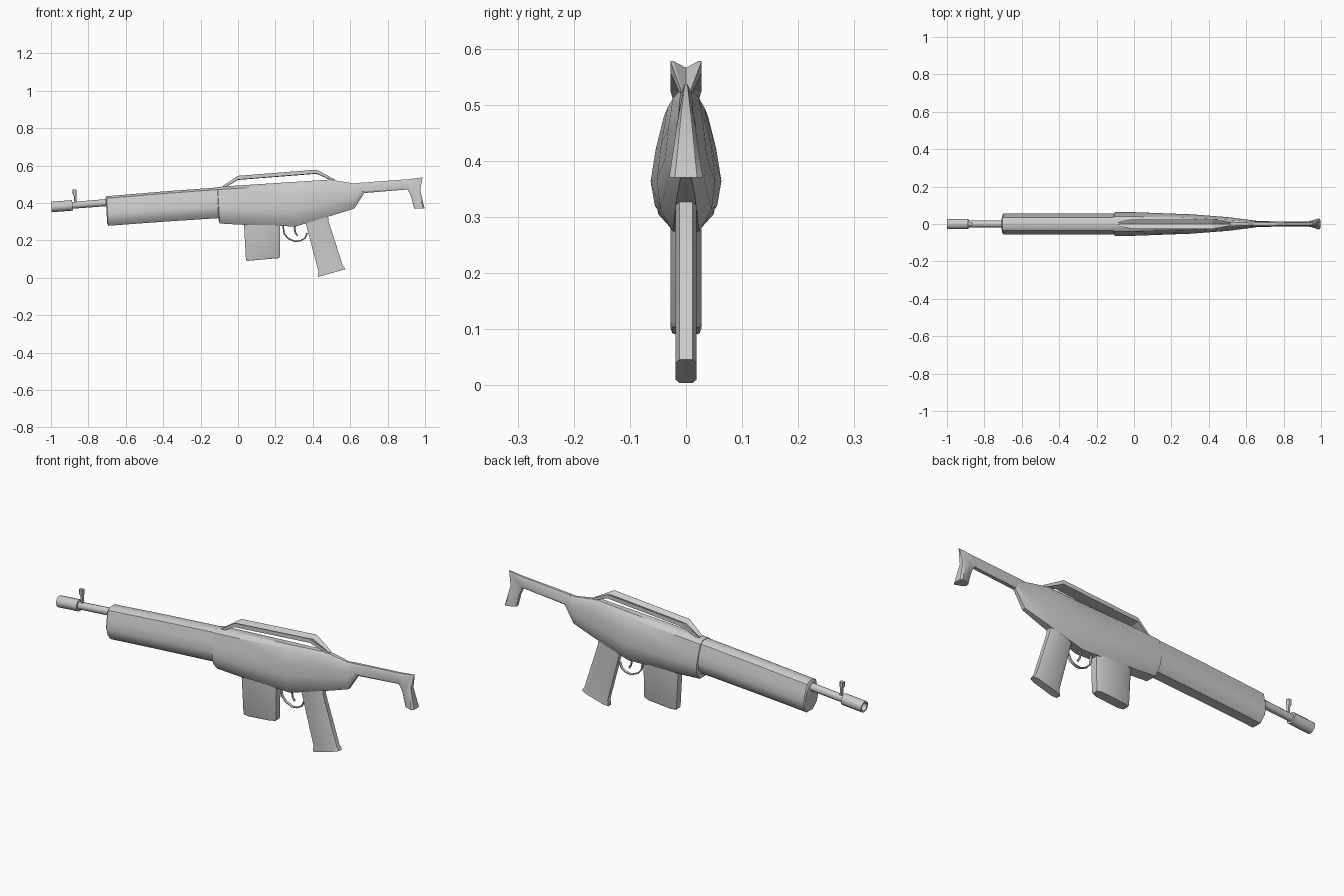
import bpy, bmesh, math
from mathutils import Vector

cube = bpy.data.objects.get("Cube")
if cube:
    bpy.data.objects.remove(cube, do_unlink=True)

grey = bpy.data.materials.new("plain grey")
grey.use_nodes = True
colour = (0.6, 0.6, 0.6, 1)
grey.diffuse_color = colour
grey.node_tree.nodes["Principled BSDF"].inputs["Base Color"].default_value = colour


def loft(name, rings, angle=40, closed=False):
    """Skin a list of equal rings; cap the ends unless the loft is closed."""
    bm = bmesh.new()
    loops = [[bm.verts.new(p) for p in ring] for ring in rings]
    pairs = list(zip(loops, loops[1:]))
    if closed:
        pairs.append((loops[-1], loops[0]))
    else:
        bm.faces.new(loops[0])
        bm.faces.new(loops[-1])
    for a, b in pairs:
        n = len(a)
        for i in range(n):
            j = (i + 1) % n
            bm.faces.new((a[i], a[j], b[j], b[i]))
    bmesh.ops.recalc_face_normals(bm, faces=bm.faces)
    mesh = bpy.data.meshes.new(name)
    bm.to_mesh(mesh)
    bm.free()
    mesh.materials.append(grey)
    obj = bpy.data.objects.new(name, mesh)
    bpy.context.collection.objects.link(obj)
    bpy.ops.object.select_all(action='DESELECT')
    obj.select_set(True)
    bpy.context.view_layer.objects.active = obj
    bpy.ops.object.shade_smooth_by_angle(angle=math.radians(angle))
    return obj


# Half outline of the body section: (width fraction, height fraction)
SECTION = [(.45, 0), (.88, .17), (1, .38), (.86, .65), (.63, .93), (.3, 1)]


def body_ring(x, bottom, top, w):
    half = [(f * w, bottom + h * (top - bottom)) for f, h in SECTION]
    outline = half + [(-y, z) for y, z in reversed(half)]
    return [Vector((x - .06 * (z - .4), y, z)) for y, z in outline]


def slab_ring(p0, p1, w0, w1=None, chamfer=.15):
    """Chamfered rectangle spanning p0 to p1 in side view, with half-widths w0 and w1."""
    w1 = w0 if w1 is None else w1
    steps = [(0, .6), (chamfer, 1), (1 - chamfer, 1), (1, .6)]
    half = []
    for t, f in steps:
        half.append((p0[0] + t * (p1[0] - p0[0]), f * (w0 + t * (w1 - w0)),
                     p0[1] + t * (p1[1] - p0[1])))
    return [Vector(p) for p in half] + [Vector((x, -y, z)) for x, y, z in reversed(half)]


def round_ring(x, r, sides=12):
    """Circle around the gently rising barrel axis."""
    z = .378 + .08 * (x + 1)
    return [Vector((x - .08 * r * math.sin(a), r * math.cos(a), z + r * math.sin(a)))
            for a in (2 * math.pi * i / sides for i in range(sides))]


def wire(name, points, r, flat=1):
    """Thin bar following side-view points."""
    pts = [Vector((x, 0, z)) for x, z in points]
    rings = []
    for i, p in enumerate(pts):
        d = (pts[min(i + 1, len(pts) - 1)] - pts[max(i - 1, 0)]).normalized()
        n = Vector((-d.z, 0, d.x))
        rings.append([p + n * r * math.cos(a) + Vector((0, flat * r * math.sin(a), 0))
                      for a in (math.pi * k / 3 for k in range(6))])
    return loft(name, rings, 60)


# Body and forward cover
loft("receiver", [body_ring(*s) for s in (
    (-.11, .31, .472, .053), (-.104, .29, .485, .063), (0, .284, .493, .063),
    (.3, .274, .512, .052), (.5, .333, .525, .037), (.62, .37, .505, .022),
    (.68, .455, .508, .014))], 35)
loft("handguard", [body_ring(*s) for s in (
    (-.706, .29, .428, .05), (-.7, .278, .436, .056),
    (-.4, .3, .461, .057), (-.09, .32, .484, .057))])

# Barrel with hollow muzzle, and front sight
loft("barrel", [round_ring(-.9, .018), round_ring(-.68, .019)])
loft("muzzle", [round_ring(-.885, .01), round_ring(-.885, .028), round_ring(-.998, .028),
                round_ring(-.998, .02), round_ring(-.93, .02)])
loft("front_sight", [slab_ring((-.876, .395), (-.862, .395), .007),
                     slab_ring((-.877, .435), (-.864, .435), .007),
                     slab_ring((-.884, .45), (-.863, .45), .009),
                     slab_ring((-.884, .473), (-.863, .473), .009)])

# Grooved carry handle
handle = []
for x, z, w, t in ((-.1, .478, .009, .012), (0, .545, .028, .02),
                   (.42, .578, .028, .02), (.515, .527, .009, .012)):
    handle.append([Vector((x, y * w, z + h * t)) for y, h in (
        (-1, 0), (-.8, 0), (0, -.6), (.8, 0), (1, 0), (1, -1), (0, -1.1), (-1, -1))])
loft("carry_handle", handle, 25)

# Shoulder stock with flared butt
loft("stock", [slab_ring(*s) for s in (
    ((.64, .45), (.64, .507), .016, .012), ((.905, .472), (.915, .527), .014, .01),
    ((.918, .452), (.987, .537), .014, .004), ((.927, .43), (.974, .468), .014, .017),
    ((.942, .37), (.998, .37), .014, .033))], 35)

# Magazine, grip, trigger and guard
loft("magazine", [slab_ring((.03, .32), (.225, .32), .028),
                  slab_ring((.042, .1), (.224, .115), .028),
                  slab_ring((.046, .09), (.22, .105), .024)], 35)
loft("grip", [slab_ring((.35, .33), (.48, .34), .019), slab_ring((.365, .28), (.485, .3), .019),
              slab_ring((.43, .035), (.56, .066), .019), slab_ring((.427, .004), (.575, .046), .019)], 35)
wire("trigger_guard", ((.24, .285), (.247, .235), (.268, .21), (.305, .194),
                       (.335, .198), (.358, .212), (.37, .24)), .004, 2)
wire("trigger", ((.31, .3), (.302, .265), (.307, .24), (.318, .225)), .005)
